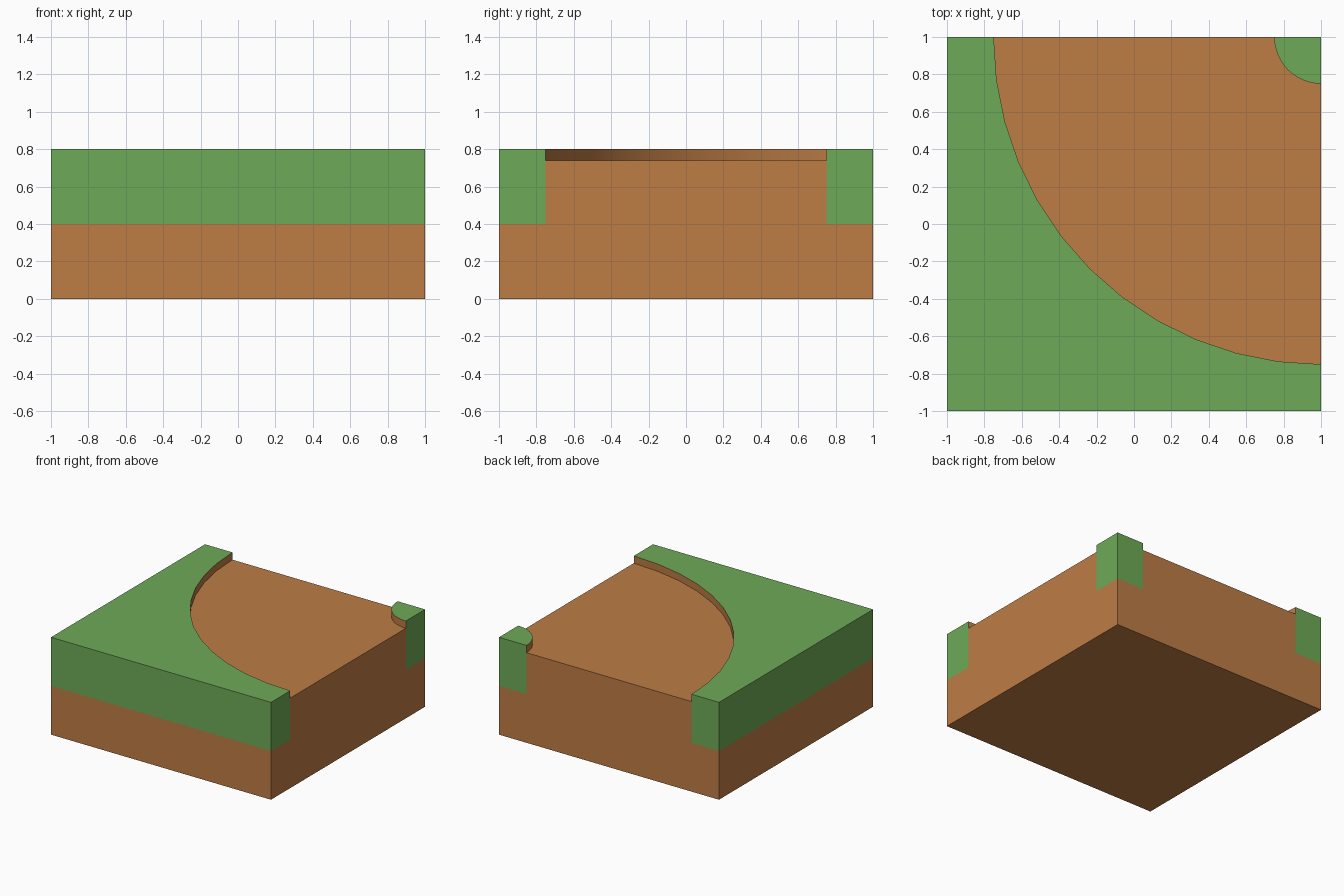
import bpy
import bmesh
from math import cos, sin, radians

cube = bpy.data.objects.get("Cube")
if cube:
    bpy.data.objects.remove(cube, do_unlink=True)

MID, ROAD, TOP = 0.4, 0.74, 0.8      # soil line, path height, grass height
OUTER, INNER, STEPS = 1.75, 0.25, 12  # bend radii around the back left corner


def make_material(name, rgb):
    mat = bpy.data.materials.new(name)
    mat.use_nodes = True
    mat.diffuse_color = (*rgb, 1)
    mat.node_tree.nodes["Principled BSDF"].inputs["Base Color"].default_value = (*rgb, 1)
    return mat


DIRT = make_material("dirt brown", (0.515, 0.205, 0.06))
GRASS = make_material("grass green", (0.156, 0.402, 0.095))


def arc(radius):
    """Quarter bend from the back edge round to the left edge."""
    angles = [radians(180 + 90 * i / STEPS) for i in range(STEPS + 1)]
    return [(round(1 + radius * cos(a), 5), round(1 + radius * sin(a), 5)) for a in angles]


def on_border(a, b):
    return any(a[i] == b[i] and abs(a[i]) == 1 for i in (0, 1))


def slab(name, outline, low, high, colour, step=None, cap=True):
    """Outer walls and one cap; bend edges get a dirt step, or stay open."""
    bm = bmesh.new()
    caps = [bm.verts.new((x, y, high if cap else low)) for x, y in outline]
    face = bm.faces.new(caps)
    if not cap:
        face.normal_flip()
    for a, b in zip(outline, outline[1:] + outline[:1]):
        border = on_border(a, b)
        if not border and step is None:
            continue
        z = low if border else step
        wall = bm.faces.new([bm.verts.new((*p, h)) for p, h in
                             ((a, z), (b, z), (b, high), (a, high))])
        wall.material_index = 0 if border else 1
    bmesh.ops.remove_doubles(bm, verts=bm.verts[:], dist=0.0001)
    mesh = bpy.data.meshes.new(name)
    bm.to_mesh(mesh)
    bm.free()
    mesh.materials.append(colour)
    mesh.materials.append(DIRT)
    obj = bpy.data.objects.new(name, mesh)
    bpy.context.collection.objects.link(obj)
    # Smooth bend, crisp corners
    bpy.ops.object.select_all(action="DESELECT")
    obj.select_set(True)
    bpy.context.view_layer.objects.active = obj
    bpy.ops.object.shade_smooth_by_angle(angle=radians(30))


outer, inner = arc(OUTER), arc(INNER)

# Soil block: underside and four sides
slab("soil_base", [(-1, -1), (1, -1), (1, 1), (-1, 1)], 0, MID, DIRT, cap=False)
# Sunken curved path
slab("dirt_path", outer + inner[::-1], MID, ROAD, DIRT)
# Raised grass on the outside and inside of the bend
slab("outer_grass", [(-1, 1), (-1, -1), (1, -1)] + outer[::-1], MID, TOP, GRASS, step=ROAD)
slab("corner_grass", [(1, 1)] + inner, MID, TOP, GRASS, step=ROAD)
